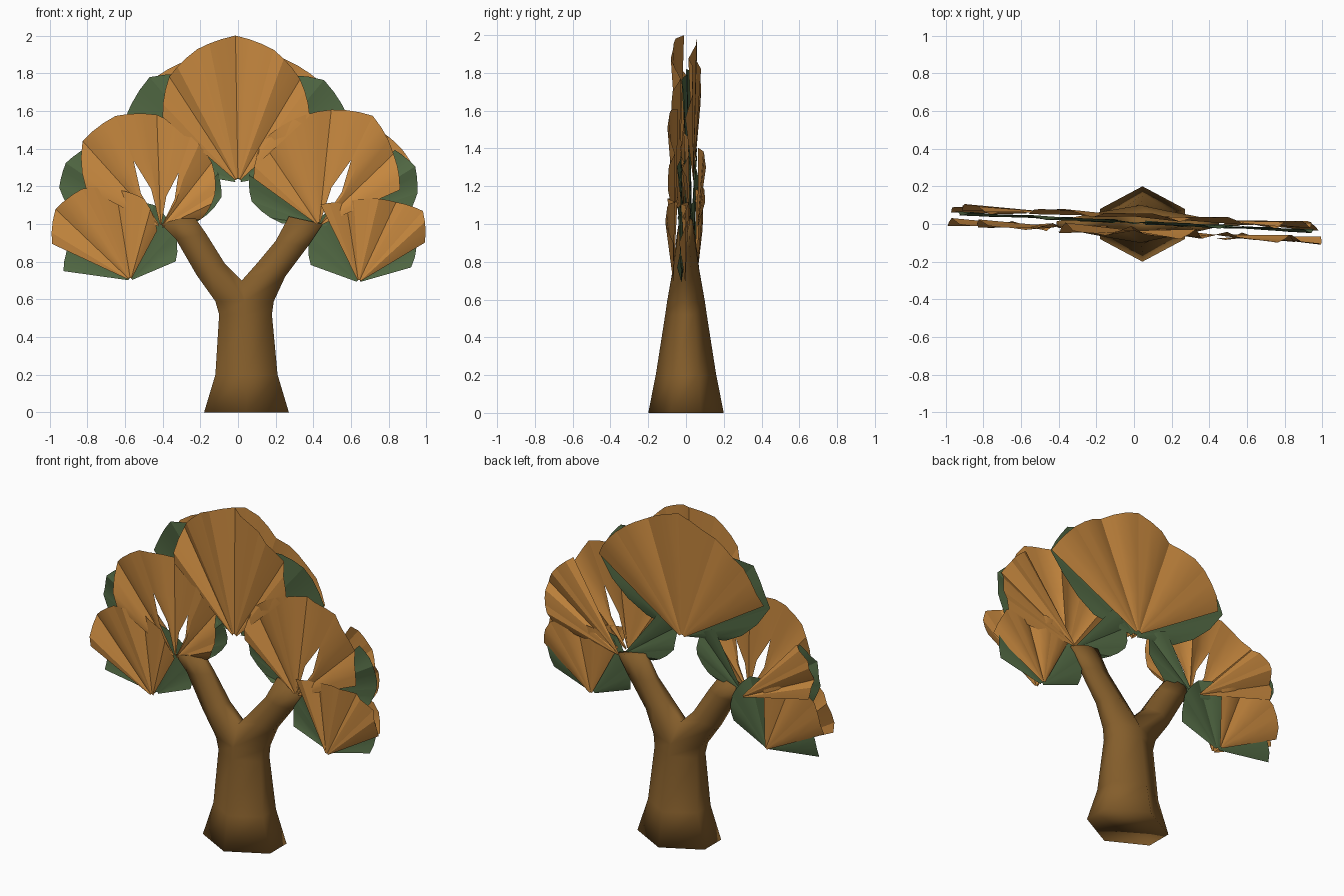
import bpy
from math import radians, sin, cos, pi
from mathutils import Vector

cube = bpy.data.objects.get("Cube")
if cube:
    bpy.data.objects.remove(cube, do_unlink=True)


def make_material(name, colour):
    mat = bpy.data.materials.new(name)
    mat.use_nodes = True
    mat.diffuse_color = (*colour, 1)
    bsdf = mat.node_tree.nodes["Principled BSDF"]
    bsdf.inputs["Base Color"].default_value = (*colour, 1)
    bsdf.inputs["Roughness"].default_value = 0.9
    return mat


bark = make_material("brown bark", (0.23, 0.11, 0.024))
amber = make_material("amber leaf", (0.58, 0.25, 0.05))
green = make_material("dark green leaf", (0.083, 0.14, 0.057))


def make_object(name, verts, faces, material, angle):
    mesh = bpy.data.meshes.new(name)
    mesh.from_pydata(verts, [], faces)
    mesh.materials.append(material)
    obj = bpy.data.objects.new(name, mesh)
    bpy.context.collection.objects.link(obj)
    bpy.ops.object.select_all(action="DESELECT")
    obj.select_set(True)
    bpy.context.view_layer.objects.active = obj
    bpy.ops.object.mode_set(mode="EDIT")
    bpy.ops.mesh.select_all(action="SELECT")
    bpy.ops.mesh.normals_make_consistent(inside=False)
    bpy.ops.object.mode_set(mode="OBJECT")
    bpy.ops.object.shade_smooth_by_angle(angle=radians(angle))


# Forked trunk: six-sided rings, each given by its left and right edge and depth
def build_trunk():
    verts, faces = [], []

    def ring(left, right, depth):
        (xl, zl), (xr, zr) = left, right
        xm, zm, side = (xl + xr) / 2, (zl + zr) / 2, depth * 0.4
        start = len(verts)
        verts.extend([(xl, -side, zl), (xm, -depth, zm), (xr, -side, zr),
                      (xr, side, zr), (xm, depth, zm), (xl, side, zl)])
        return list(range(start, start + 6))

    def bridge(a, b):
        for i in range(6):
            j = (i + 1) % 6
            faces.append((a[i], a[j], b[j], b[i]))

    def tube(first, sections):
        for section in sections:
            following = ring(*section)
            bridge(first, following)
            first = following
        return first

    base = ring((-0.18, 0), (0.27, 0), 0.2)
    faces.append(base[::-1])
    top = tube(base, [((-0.12, 0.2), (0.21, 0.2), 0.16),
                      ((-0.1, 0.52), (0.18, 0.52), 0.11),
                      ((-0.12, 0.59), (0.19, 0.59), 0.1)])
    crotch = len(verts)
    verts.extend([(0.02, -0.03, 0.7), (0.02, 0.03, 0.7)])
    lf, mf, rf, rb, mb, lb = top
    faces.append(tube([lf, mf, crotch, crotch + 1, mb, lb],
                      [((-0.22, 0.73), (-0.07, 0.79), 0.07),
                       ((-0.33, 0.92), (-0.17, 0.95), 0.05),
                       ((-0.41, 1.0), (-0.24, 1.05), 0.035)]))
    faces.append(tube([crotch, mf, rf, rb, mb, crotch + 1],
                      [((0.1, 0.79), (0.25, 0.72), 0.07),
                       ((0.2, 0.91), (0.37, 0.88), 0.05),
                       ((0.27, 1.04), (0.45, 1.0), 0.035)]))
    make_object("trunk", verts, faces, bark, 120)


build_trunk()

STEPS = (0.03, 0.33, 0.6, 1)


# Pleated fan: overlapping wedges spread evenly between two angles.
# Wedges next to an index in gaps are narrowed low down, leaving a closed slit.
def fan(name, pivot, first, last, radii, layer, material, gaps=(), fold=0.03):
    verts, faces = [], []
    count = len(radii) - 1
    px, pz = pivot
    outward = -1 if layer < 0 else 1

    def angle_at(i):
        return radians(first + (last - first) * i / count)

    for i in range(count):
        lo, hi = angle_at(i), angle_at(i + 1)
        start = len(verts)
        for t in STEPS:
            slit = 0.14 if t < 0.5 else 0
            a = lo - (slit if i in gaps else 0)
            b = hi + (slit if i + 1 in gaps else 0)
            for k in range(4):
                s = k / 3
                ang = a + (b - a) * s
                r = t * (radii[i] * (1 - s) + radii[i + 1] * s)
                # one edge lies forward, the other tucks under its neighbour
                tilt = (0.5 - s) if i % 2 else (s - 0.5)
                bulge = 0.45 * sin(s * pi) + 0.25 * (k == 1)
                x, z = px + r * cos(ang), pz + r * sin(ang)
                y = layer - 0.05 * x + fold * t * (tilt * 1.2 + bulge * outward)
                verts.append(Vector((x, y, z)))
        for row in range(len(STEPS) - 1):
            for k in range(3):
                q = start + row * 4 + k
                faces.append((q, q + 1, q + 5, q + 4))
    make_object(name, verts, faces, material, 25)


CROWN, UP_LEFT, UP_RIGHT = (0, 1.22), (0.43, 0.99), (-0.41, 0.98)
LOW_LEFT, LOW_RIGHT = (0.64, 0.69), (-0.57, 0.7)
FRONT, MIDDLE, BACK_LOW, BACK = -0.035, 0.008, 0.028, 0.04


# Fans facing forward
crown = [0.53, 0.67, 0.74, 0.78, 0.73, 0.64, 0.52]
up_left = [0.43, 0.54, 0.58, 0.62, 0.65, 0.55, 0.47]
up_right = [0.45, 0.62, 0.64, 0.6, 0.51, 0.44, 0.34, 0.22]
low_left = [0.46, 0.43, 0.45, 0.47, 0.51, 0.41]
low_right = [0.46, 0.55, 0.55, 0.49, 0.44, 0.3]
fan("front_crown_fan", CROWN, 139, 43, crown, FRONT, amber, fold=0.04)
fan("front_upper_left_fan", UP_LEFT, 144, 24, up_left, FRONT, amber, gaps=(4,))
fan("front_upper_right_fan", UP_RIGHT, 152, 12, up_right, FRONT, amber, gaps=(2, 4))
fan("front_lower_left_fan", LOW_LEFT, 116, 31, low_left, FRONT, amber)
fan("front_lower_right_fan", LOW_RIGHT, 155, 62, low_right, FRONT, amber)


# Green fans between the layers
def green_fan(name, pivot, first, last, radii):
    fan(name, pivot, first, last, radii, MIDDLE, green, fold=0.015)


green_fan("green_crown_fan", CROWN, 170, 10,
          [0.28, 0.69, 0.73, 0.6, 0.6, 0.6, 0.71, 0.68, 0.28])
green_fan("green_upper_left_fan", UP_LEFT, 5, 45, [0.46, 0.55, 0.6, 0.57])
green_fan("green_upper_right_fan", UP_RIGHT, 171, 133, [0.47, 0.58, 0.61, 0.58])
green_fan("green_inner_left_fan", UP_LEFT, 176, 128, [0.2, 0.38, 0.46, 0.45])
green_fan("green_inner_right_fan", UP_RIGHT, 10, 60, [0.2, 0.36, 0.42, 0.4])
green_fan("green_lower_left_fan", LOW_LEFT, 160, 16,
          [0.27, 0.36, 0.42, 0.42, 0.44, 0.4, 0.29])
green_fan("green_lower_right_fan", LOW_RIGHT, 172, 23,
          [0.36, 0.38, 0.42, 0.42, 0.42, 0.35, 0.26])


# Fans facing backward
def back_fan(name, pivot, first, last, radii, layer):
    fan(name, pivot, first, last, radii, layer, amber, fold=0.025)


back_fan("back_crown_fan", CROWN, 148, 30, [0.66, 0.71, 0.7, 0.76, 0.7, 0.69, 0.68], BACK)
back_fan("back_upper_left_fan", UP_LEFT, 56, 6, [0.6, 0.6, 0.59, 0.54, 0.45], BACK)
back_fan("back_upper_right_fan", UP_RIGHT, 132, 165, [0.57, 0.6, 0.56, 0.5], BACK)
back_fan("back_lower_left_fan", LOW_LEFT, 118, 32, [0.38, 0.42, 0.43, 0.46, 0.4], BACK_LOW)
back_fan("back_lower_right_fan", LOW_RIGHT, 153, 90, [0.45, 0.53, 0.52, 0.42], BACK_LOW)
